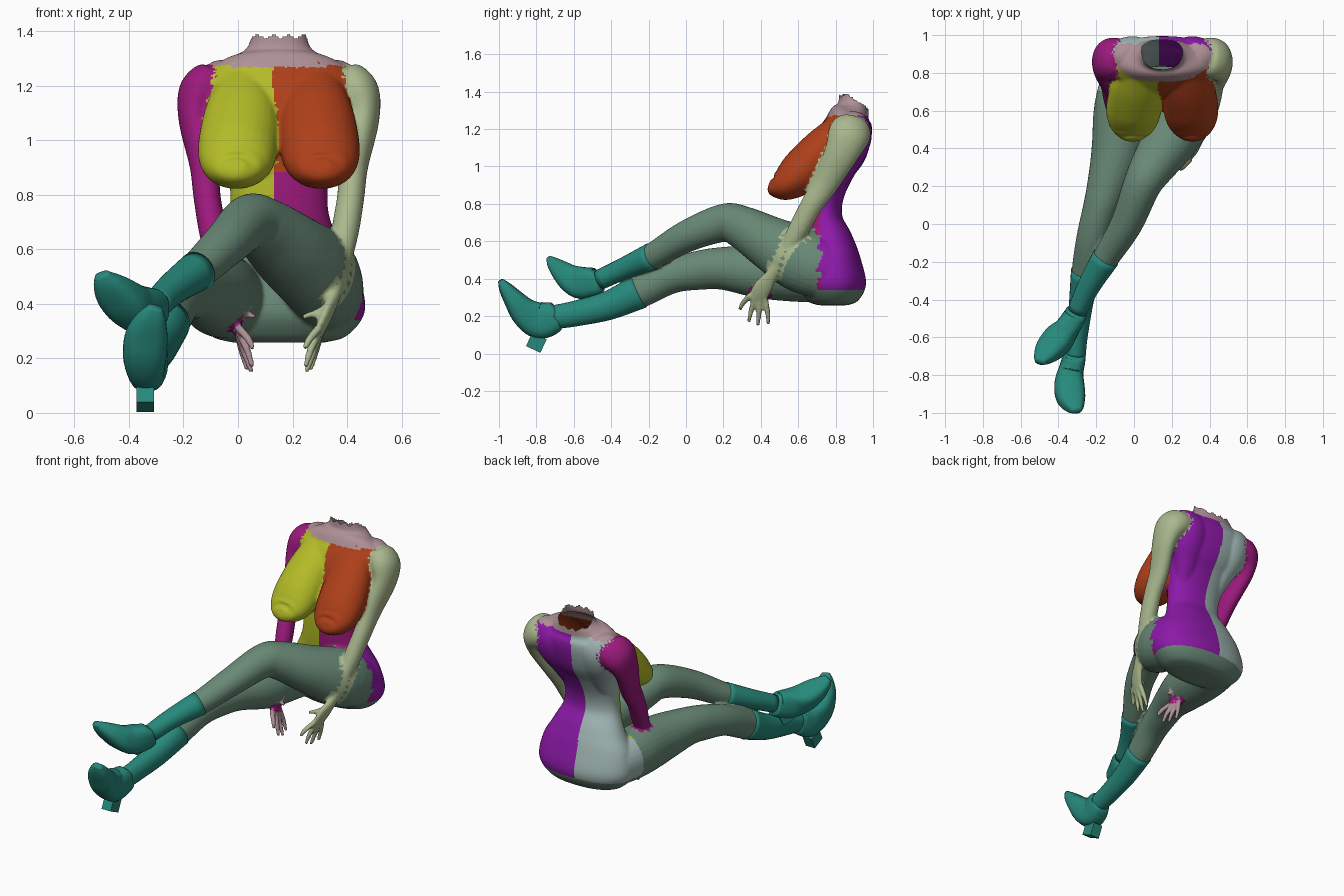
import bpy, bmesh, math
from mathutils import Vector, Matrix
from mathutils.kdtree import KDTree

if "Cube" in bpy.data.objects:
    bpy.data.objects.remove(bpy.data.objects["Cube"])

MID = 0.15  # body centre line in x


def mat(name, col):
    m = bpy.data.materials.new(name)
    m.diffuse_color = (*col, 1)
    m.use_nodes = True
    m.node_tree.nodes["Principled BSDF"].inputs["Base Color"].default_value = m.diffuse_color
    return m


MATS = [mat(n, c) for n, c in [
    ("pale_green", (0.40, 0.48, 0.27)), ("leg_green", (0.14, 0.25, 0.18)),
    ("yellow", (0.45, 0.50, 0.02)), ("red", (0.42, 0.05, 0.01)),
    ("purple", (0.27, 0.01, 0.40)), ("pale_teal", (0.36, 0.48, 0.46)),
    ("magenta", (0.33, 0.01, 0.20)), ("dusty_pink", (0.42, 0.28, 0.30))]]
GREEN, LEG, YELLOW, RED, PURPLE, TEAL, MAGENTA, PINK = range(8)
boot_mat = mat("boot_teal", (0.02, 0.25, 0.20))


def spline(st, sub):
    """Catmull-Rom resampling of (x, y, z, rx, ry) stations."""
    p = [Vector(s) for s in st]
    p = [p[0] * 2 - p[1]] + p + [p[-1] * 2 - p[-2]]
    out = []
    for i in range(1, len(p) - 2):
        a, b, c, d = p[i - 1:i + 3]
        for k in range(sub):
            t = k / sub
            out.append(0.5 * (2 * b + (c - a) * t + (2 * a - 5 * b + 4 * c - d) * t * t
                              + (3 * b - a - 3 * c + d) * t ** 3))
    return out + [p[-2]]


def squash(x, power):
    return math.copysign(abs(x) ** power, x)


def loft(bm, st, colour=None, samples=None, sub=5, sides=28, power=1.0):
    """Closed tube of (super)ellipses; power below 1 makes it boxier."""
    rows = spline(st, sub)
    pts = [Vector(r[:3]) for r in rows]
    rings = []
    for i, r in enumerate(rows):
        t = (pts[min(i + 1, len(pts) - 1)] - pts[max(i - 1, 0)]).normalized()
        u = (Vector((1, 0, 0)) - t * t.x).normalized()
        v = t.cross(u)
        ring = []
        for k in range(sides):
            a = math.tau * k / sides
            co = (pts[i] + u * (max(r[3], .003) * squash(math.cos(a), power))
                  + v * (max(r[4], .003) * squash(math.sin(a), power)))
            ring.append(bm.verts.new(co))
            if samples is not None:
                samples.append((co, colour(co) if callable(colour) else colour))
        rings.append(ring)
    for a, b in zip(rings, rings[1:]):
        for k in range(sides):
            n = (k + 1) % sides
            bm.faces.new((a[k], a[n], b[n], b[k]))
    bm.faces.new(rings[0][::-1])
    bm.faces.new(rings[-1])


def finish(bm, name):
    bmesh.ops.recalc_face_normals(bm, faces=bm.faces)
    me = bpy.data.meshes.new(name)
    bm.to_mesh(me)
    bm.free()
    ob = bpy.data.objects.new(name, me)
    bpy.context.collection.objects.link(ob)
    return ob


def flip(st):
    return [(2 * MID - s[0], *s[1:]) for s in st]


def torso_colour(c):
    right = c.x > MID
    if c.z > 1.27:
        return PINK
    if c.z < 0.33 or (c.z < 0.6 and c.y < 0.7):
        return LEG
    if c.y > 0.72 + max(0, c.z - 0.85) * 0.3:
        return PURPLE if right else TEAL
    if right:
        return RED if c.z > 0.88 else MAGENTA
    return YELLOW


def leg_colour(c):
    return LEG if c.y < 0.72 else torso_colour(c)


body = bmesh.new()
samples = []

# torso: y, z, half width, half depth from seat to neck
torso = [(.785, .258, .17, .08), (.785, .283, .25, .135), (.785, .37, .315, .178), (.78, .50, .295, .153),
         (.765, .60, .24, .128), (.735, .72, .185, .102), (.74, .85, .182, .105), (.78, 1.0, .215, .13),
         (.825, 1.1, .255, .147), (.862, 1.2, .30, .136), (.875, 1.265, .245, .113),
         (.89, 1.31, .155, .088), (.893, 1.35, .11, .077), (.895, 1.43, .10, .072)]
loft(body, [(MID, *s) for s in torso], torso_colour, samples, sides=48, power=.9)

# breasts
breast = [(.275, .83, 1.25, .08, .05), (.285, .735, 1.115, .132, .10), (.300, .625, .98, .146, .118),
          (.306, .54, .914, .132, .096), (.308, .475, .897, .092, .065), (.308, .443, .905, .035, .025)]
loft(body, breast, RED, samples)
loft(body, flip(breast), YELLOW, samples)

# shoulder blades
blade = [(.27, .78, .88, .05, .05), (.28, .83, 1.0, .09, .08), (.30, .868, 1.1, .12, .105),
         (.31, .885, 1.18, .135, .11), (.31, .89, 1.24, .12, .09), (.30, .89, 1.28, .06, .05)]
loft(body, blade, torso_colour, samples)
loft(body, flip(blade), torso_colour, samples)

# arms and hands
arm = [(.34, .90, 1.24, .04, .05), (.38, .89, 1.205, .085, .10), (.434, .87, 1.165, .087, .112),
       (.457, .83, 1.07, .06, .092), (.425, .745, .91, .053, .072), (.413, .67, .79, .05, .06),
       (.392, .60, .66, .05, .055), (.37, .53, .53, .038, .043), (.35, .465, .43, .026, .034),
       (.325, .415, .36, .021, .05), (.30, .385, .305, .018, .048), (.295, .38, .29, .008, .03)]
fingers = [((.30, .345, .315), (.262, .305, .27), (.245, .287, .235)),
           ((.30, .37, .305), (.268, .35, .235), (.247, .335, .168)),
           ((.302, .395, .30), (.275, .39, .22), (.25, .385, .148)),
           ((.305, .42, .31), (.285, .435, .23), (.265, .44, .156)),
           ((.335, .425, .39), (.285, .395, .365), (.236, .38, .352))]
for side, col in ((lambda s: s, GREEN), (flip, MAGENTA)):
    loft(body, side(arm), col, samples, sub=10)
    for a, b, c in fingers:
        st = [(*a, .016, .016), (*b, .015, .015), (*c, .010, .010)]
        loft(body, side(st), GREEN if col == GREEN else PINK, samples, sides=12)

# crossed upper leg and lower leg
upper_leg = [(.32, .87, .40, .07, .08), (.325, .80, .42, .13, .14), (.30, .62, .50, .145, .175),
             (.195, .45, .59, .145, .145), (.095, .30, .675, .118, .115), (.04, .20, .698, .10, .102),
             (-.04, .0, .625, .085, .085), (-.15, -.18, .52, .07, .07),
             (-.24, -.33, .455, .056, .055), (-.30, -.46, .395, .048, .05)]
lower_leg = [(-.01, .87, .385, .07, .08), (-.025, .80, .415, .13, .14), (-.06, .62, .43, .15, .155),
             (-.085, .40, .44, .14, .145), (-.14, .20, .455, .11, .115), (-.18, .07, .445, .094, .105),
             (-.22, -.08, .412, .086, .092), (-.255, -.25, .33, .075, .088),
             (-.28, -.42, .255, .06, .073), (-.30, -.60, .212, .05, .064), (-.31, -.70, .195, .05, .06)]
loft(body, upper_leg, leg_colour, samples)
loft(body, lower_leg, leg_colour, samples)

# fuse all skin parts into one smooth surface
ob = finish(body, "body")
rm = ob.modifiers.new("fuse", 'REMESH')
rm.mode = 'VOXEL'
rm.voxel_size = 0.008
sm = ob.modifiers.new("soften", 'SMOOTH')
sm.factor, sm.iterations = 0.5, 7
me = bpy.data.meshes.new_from_object(ob.evaluated_get(bpy.context.evaluated_depsgraph_get()))
ob.modifiers.clear()
ob.data = me

# ragged open neck, and colour by nearest source part
kd = KDTree(len(samples))
for i, (co, _) in enumerate(samples):
    kd.insert(co, i)
kd.balance()
for m in MATS:
    me.materials.append(m)
bm = bmesh.new()
bm.from_mesh(me)
cut = []
for f in bm.faces:
    c = f.calc_center_median()
    if c.z > 1.38 - 0.7 * max(0, c.y - 0.87) + 0.006 * math.sin(c.x * 110) and abs(c.x - MID) < 0.15:
        cut.append(f)
    f.material_index = samples[kd.find(c)[1]][1]
    f.smooth = True
bmesh.ops.delete(bm, geom=cut, context='FACES')
bm.to_mesh(me)
bm.free()


def boot(name, leg, foot, heel, size, yaw):
    """Shaft over the shin, boxy foot and block heel."""
    bm = bmesh.new()
    loft(bm, [(*s[:3], s[3] + .004, s[4] + .004) for s in leg], sides=28)
    loft(bm, foot, sides=32, power=.72)
    ob = finish(bm, name)
    ob.data.materials.append(boot_mat)
    ob.data.polygons.foreach_set("use_smooth", [True] * len(ob.data.polygons))
    bm = bmesh.new()
    rot = Matrix.Rotation(yaw, 4, 'Z') @ Matrix.Rotation(math.radians(-25), 4, 'X')
    bmesh.ops.create_cube(bm, size=1, matrix=Matrix.Translation(heel) @ rot @ Matrix.Diagonal((*size, 1)))
    finish(bm, name + "_heel").data.materials.append(boot_mat)


boot("lower_boot", lower_leg[-4:],
     [(-.312, -.685, .197, .054, .066), (-.316, -.71, .19, .06, .085), (-.335, -.785, .178, .068, .098),
      (-.342, -.86, .22, .08, .08), (-.333, -.92, .29, .076, .056), (-.315, -.965, .35, .052, .036),
      (-.303, -.99, .388, .026, .016)],
     (-.34, -.80, .058), (.065, .085, .08), 0)
boot("upper_boot", upper_leg[-3:],
     [(-.305, -.465, .39, .055, .062), (-.315, -.49, .382, .06, .076), (-.36, -.56, .378, .068, .086),
      (-.405, -.615, .40, .08, .073), (-.45, -.665, .44, .074, .055), (-.482, -.706, .478, .052, .036),
      (-.50, -.732, .508, .026, .016)],
     (-.345, -.515, .308), (.06, .075, .07), math.radians(-35))
